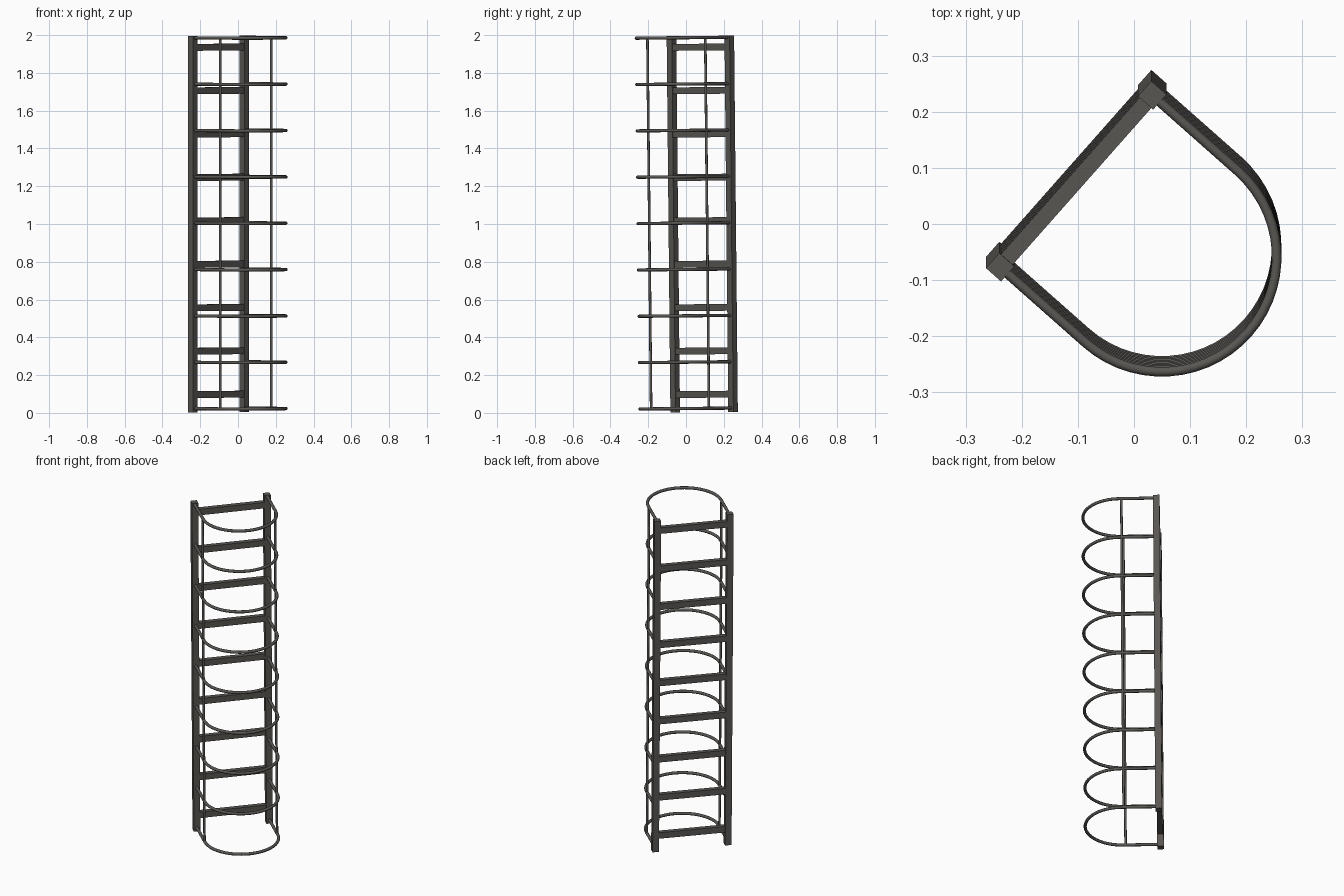
import bpy, math
from mathutils import Matrix

if "Cube" in bpy.data.objects:
    bpy.data.objects.remove(bpy.data.objects["Cube"])

HALF = 0.2045      # half the distance between the posts
POST = 0.036       # post thickness
REACH = 0.204      # distance from ladder to centre of the round cage end
H = 1.994

# Ladder frame: local x along rungs, local -y towards the cage, slightly tilted
FRAME = (Matrix.Translation((-0.103, 0.086, 1.0))
         @ Matrix.Rotation(math.radians(0.57), 4, 'X')
         @ Matrix.Rotation(math.radians(48.5), 4, 'Z')
         @ Matrix.Translation((0, 0, -1.0)))

metal = bpy.data.materials.new("dark warm grey metal")
metal.diffuse_color = (0.1, 0.094, 0.086, 1)
metal.use_nodes = True
metal.node_tree.nodes["Principled BSDF"].inputs["Base Color"].default_value = metal.diffuse_color


def box(name, loc, size):
    bpy.ops.mesh.primitive_cube_add(size=1)
    ob = bpy.context.object
    ob.name = name
    ob.data.transform(Matrix.Translation(loc) @ Matrix.Diagonal((*size, 1)))
    ob.matrix_world = FRAME
    ob.data.materials.append(metal)


def tube(name, points, radius):
    cu = bpy.data.curves.new(name, 'CURVE')
    cu.dimensions = '3D'
    cu.bevel_depth = radius
    cu.bevel_resolution = 4
    cu.use_fill_caps = True
    sp = cu.splines.new('POLY')
    sp.points.add(len(points) - 1)
    for p, co in zip(sp.points, points):
        p.co = (*co, 1)
    sp.use_smooth = True
    cu.materials.append(metal)
    ob = bpy.data.objects.new(name, cu)
    bpy.context.collection.objects.link(ob)
    ob.matrix_world = FRAME


# Posts and the upright bars of the cage
for side, s in (("left", -1), ("right", 1)):
    box(side + "_post", (s * HALF, 0, 1.0), (POST, POST, H))
    tube(side + "_cage_bar",
         [(s * HALF, -0.192, 0.022), (s * HALF, -0.192, 1.988)], 0.007)

# Rungs and U-shaped cage hoops
for i in range(9):
    box(f"rung_{i + 1}", (0, 0, 0.098 + 0.2298 * i), (2 * HALF, 0.028, 0.036))
    z = 0.024 + 0.2454 * i
    arc = [(-HALF * math.cos(a), -REACH - HALF * math.sin(a), z)
           for a in (math.pi * k / 28 for k in range(29))]
    tube(f"cage_hoop_{i + 1}", [(-HALF, 0, z)] + arc + [(HALF, 0, z)], 0.0085)
